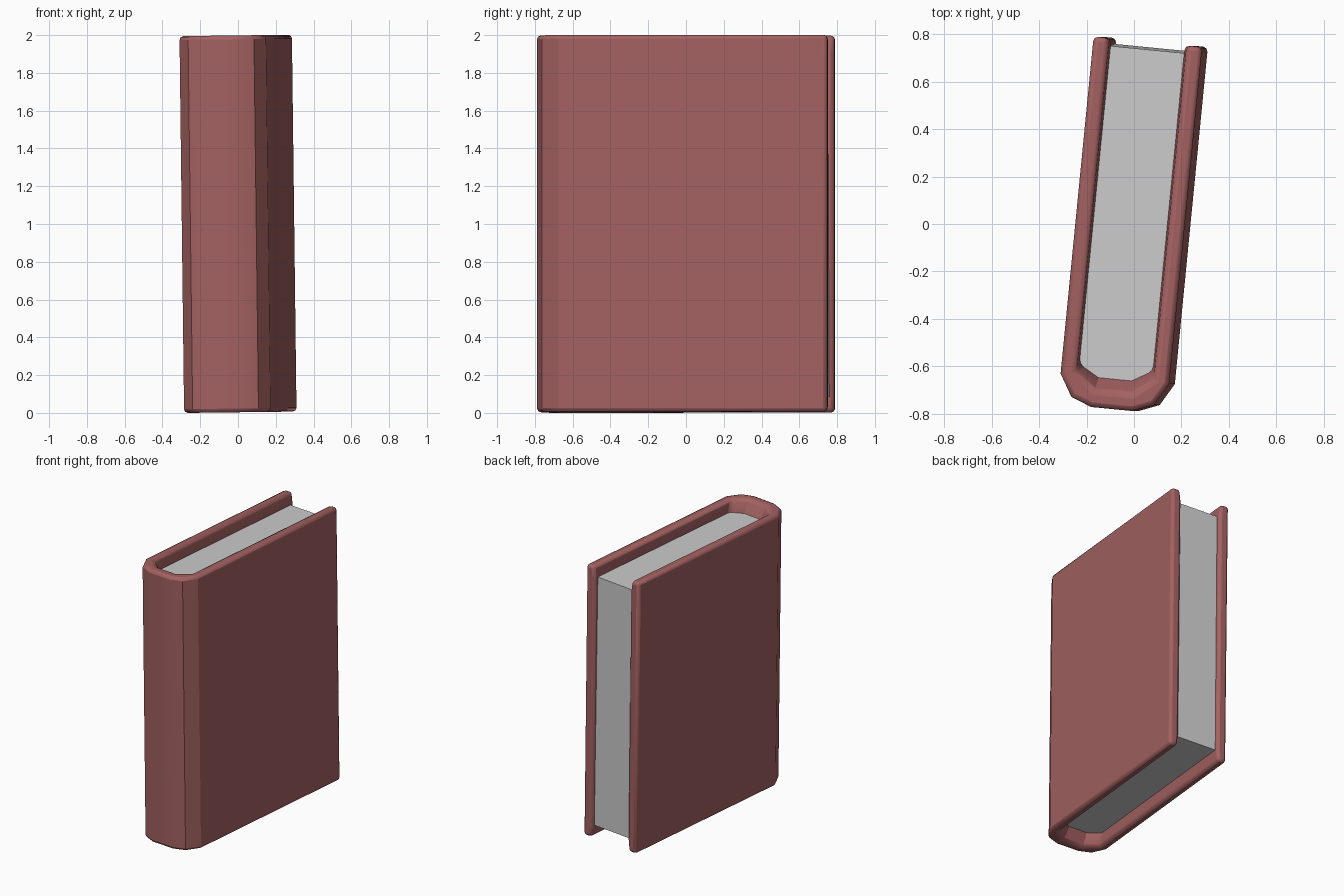
import bpy, bmesh, math
from mathutils import Matrix, Vector

if "Cube" in bpy.data.objects:
    bpy.data.objects.remove(bpy.data.objects["Cube"])

H = 1.995          # cover height
RECESS = 0.085     # how far the pages sit inside the cover
BACK = 0.77        # free edge of the covers

# leaning pose of the whole book
POSE = Matrix.Rotation(math.radians(-0.7), 4, 'Y') @ Matrix.Rotation(math.radians(-5.6), 4, 'Z')


def mirrored(half):
    """Half profile (left side, back to front) completed across x = 0."""
    return half + [(-x, y) for x, y in reversed(half)]


def make_object(name, bm):
    bmesh.ops.recalc_face_normals(bm, faces=bm.faces)
    mesh = bpy.data.meshes.new(name)
    bm.to_mesh(mesh)
    bm.free()
    mesh.transform(POSE)
    obj = bpy.data.objects.new(name, mesh)
    bpy.context.collection.objects.link(obj)
    return obj


def bevel(obj, width, segments, angle):
    mod = obj.modifiers.new("bevel", 'BEVEL')
    mod.width = width
    mod.segments = segments
    mod.limit_method = 'ANGLE'
    mod.angle_limit = math.radians(angle)


outer = mirrored([(-0.23, BACK), (-0.23, -0.658), (-0.175, -0.752), (-0.088, -0.786)])
rim = mirrored([(-0.166, BACK), (-0.166, -0.645), (-0.08, -0.715)])
inner = mirrored([(-0.156, BACK), (-0.156, -0.61), (-0.07, -0.66)])

# cover: U-shaped wall whose inside slopes from the rim down to the pages
bm = bmesh.new()


def ring(points, z):
    return [bm.verts.new((x, y, z)) for x, y in points]


out_rings = [ring(outer, 0), ring(outer, H)]
in_rings = [ring(rim, 0), ring(inner, RECESS), ring(inner, H - RECESS), ring(rim, H)]
for rings in (out_rings, in_rings):
    for a, b in zip(rings, rings[1:]):
        for i in range(len(a) - 1):
            bm.faces.new((a[i], a[i + 1], b[i + 1], b[i]))
bm.faces.new(out_rings[0] + in_rings[0][::-1])
bm.faces.new(out_rings[1] + in_rings[3][::-1])
for i in (0, -1):
    bm.faces.new([r[i] for r in out_rings] + [r[i] for r in reversed(in_rings)])
cover = make_object("cover", bm)
bevel(cover, 0.02, 2, 50)

red = bpy.data.materials.new("dark_red")
red.diffuse_color = (0.37, 0.12, 0.12, 1)
red.use_nodes = True
red.node_tree.nodes["Principled BSDF"].inputs["Base Color"].default_value = red.diffuse_color
cover.data.materials.append(red)

# page block: fills the cover, slightly set in at the free edge
bm = bmesh.new()
page = mirrored([(-0.157, 0.745), (-0.157, -0.611), (-0.071, -0.662)])
base = bm.faces.new([bm.verts.new((x, y, RECESS)) for x, y in page])
top = bmesh.ops.extrude_face_region(bm, geom=[base])["geom"]
for v in top:
    if isinstance(v, bmesh.types.BMVert):
        v.co.z = H - RECESS
        if v.co.y > 0:
            v.co.y -= 0.008
pages = make_object("pages", bm)

# smooth shading across the shallow spine facets
bpy.ops.object.select_all(action='DESELECT')
cover.select_set(True)
bpy.context.view_layer.objects.active = cover
bpy.ops.object.shade_smooth_by_angle(angle=math.radians(30))

# centre the book and stand it on the ground
bpy.context.view_layer.update()
ev = cover.evaluated_get(bpy.context.evaluated_depsgraph_get())
cs = [v.co.copy() for v in ev.data.vertices]
lo = [min(c[i] for c in cs) for i in range(3)]
hi = [max(c[i] for c in cs) for i in range(3)]
shift = Matrix.Translation(Vector((-(lo[0] + hi[0]) / 2, -(lo[1] + hi[1]) / 2, -lo[2])))
for obj in (cover, pages):
    obj.data.transform(shift)
